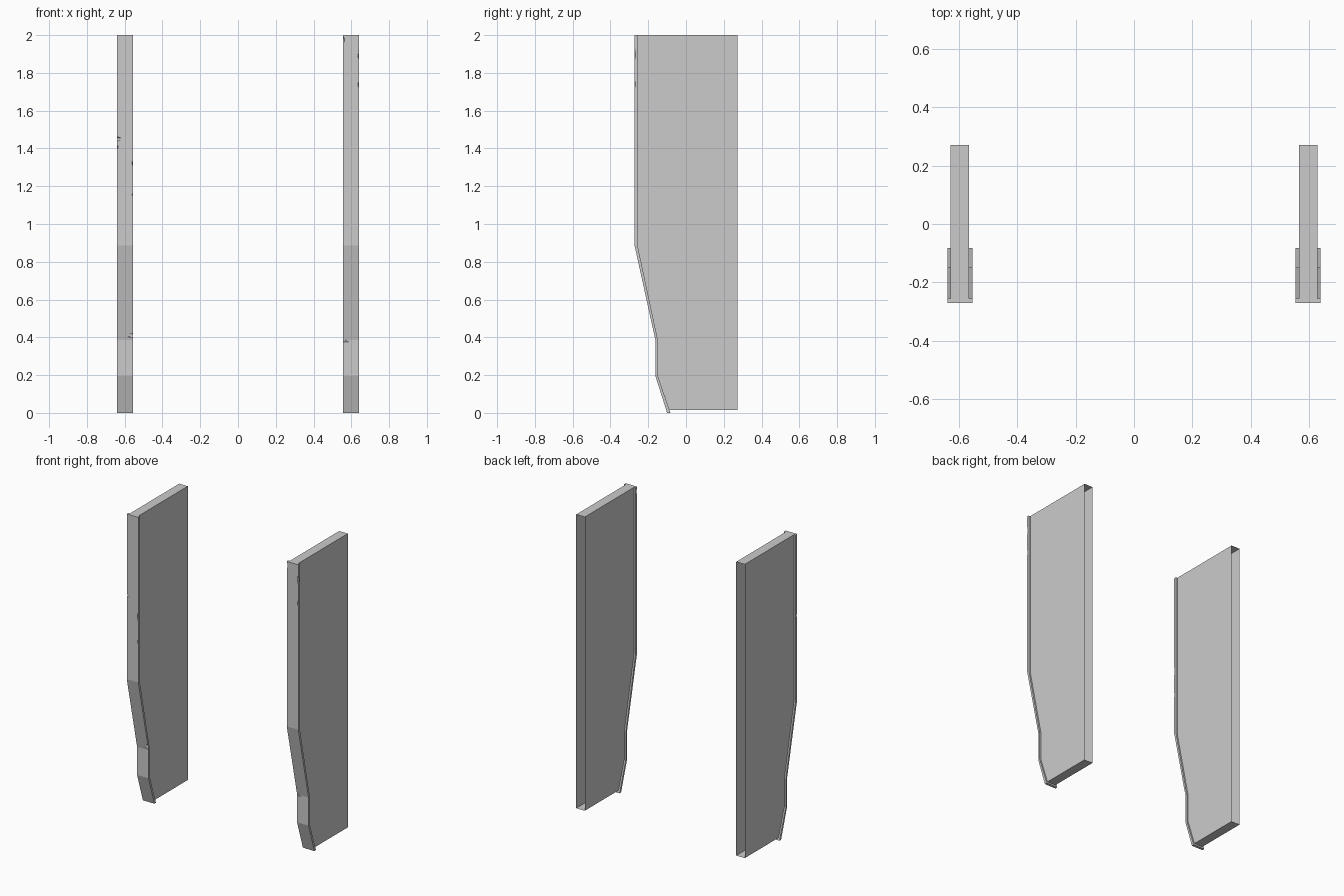
import bpy, bmesh
from mathutils import Matrix, Vector

if "Cube" in bpy.data.objects:
    bpy.data.objects.remove(bpy.data.objects["Cube"])

# Front edge profile (y, z), top to bottom: trim face and the line where it meets the panel
OUTER = [(-0.272, 2.0), (-0.272, 0.885), (-0.162, 0.385), (-0.162, 0.195), (-0.1, 0.0)]
INNER = [(-0.255, 2.0), (-0.255, 0.88), (-0.15, 0.39), (-0.15, 0.2), (-0.083, 0.0)]
BACK, FLOOR = 0.272, 0.015
CENTRE, PANEL_W, TRIM_W = 0.598, 0.064, 0.086


def extrude_profile(name, profile, cx, width, open_edge=None):
    """Extrude a y/z outline along x; open_edge(face) picks faces to leave open."""
    bm = bmesh.new()
    face = bm.faces.new([bm.verts.new((cx - width / 2, y, z)) for y, z in profile])
    res = bmesh.ops.extrude_face_region(bm, geom=[face], use_keep_orig=True)
    verts = [g for g in res["geom"] if isinstance(g, bmesh.types.BMVert)]
    bmesh.ops.translate(bm, verts=verts, vec=(width, 0, 0))
    bmesh.ops.recalc_face_normals(bm, faces=bm.faces)
    if open_edge:
        bmesh.ops.delete(bm, geom=[f for f in bm.faces if open_edge(f)], context="FACES_ONLY")
    mesh = bpy.data.meshes.new(name)
    bm.to_mesh(mesh)
    bm.free()
    obj = bpy.data.objects.new(name, mesh)
    bpy.context.collection.objects.link(obj)
    return obj


def chip(obj, chips):
    """Knock small nicks (centre, radii) out of the trim."""
    for centre, radii in chips:
        bm = bmesh.new()
        bmesh.ops.create_icosphere(bm, subdivisions=1, radius=1.0,
            matrix=Matrix.Translation(centre) @ Matrix.Diagonal(Vector(radii)).to_4x4())
        mesh = bpy.data.meshes.new("chip_cutter")
        bm.to_mesh(mesh)
        bm.free()
        cutter = bpy.data.objects.new("chip_cutter", mesh)
        cutter.hide_render = True
        bpy.context.collection.objects.link(cutter)
        mod = obj.modifiers.new("chip", "BOOLEAN")
        mod.operation, mod.solver, mod.object = "DIFFERENCE", "EXACT", cutter
        bpy.context.view_layer.update()
        deps = bpy.context.evaluated_depsgraph_get()
        result = bpy.data.meshes.new_from_object(obj.evaluated_get(deps))
        obj.modifiers.clear()
        obj.data = result
        bpy.data.objects.remove(cutter)


# Wear along the trim edges
CHIPS = {
    "left": [((-0.641, -0.272, 1.45), (0.024, 0.008, 0.013)),
             ((-0.641, -0.272, 1.40), (0.008, 0.006, 0.02)),
             ((-0.555, -0.272, 1.33), (0.006, 0.006, 0.03)),
             ((-0.555, -0.272, 1.16), (0.006, 0.006, 0.015)),
             ((-0.565, -0.168, 0.41), (0.025, 0.008, 0.015))],
    "right": [((0.555, -0.272, 1.97), (0.01, 0.008, 0.025)),
              ((0.641, -0.272, 1.90), (0.008, 0.007, 0.03)),
              ((0.641, -0.272, 1.74), (0.006, 0.006, 0.02)),
              ((0.57, -0.164, 0.38), (0.025, 0.006, 0.006))],
}

for side, sign in (("left", -1), ("right", 1)):
    # Hollow side panel, open at the back
    panel = INNER[:-1] + [(-0.088, FLOOR), (BACK, FLOOR), (BACK, 2.0)]
    extrude_profile(side + "_side_panel", panel, sign * CENTRE, PANEL_W,
                    lambda f: f.normal.y > 0.9)
    # Wider edge trim following the front
    trim = extrude_profile(side + "_front_trim", OUTER + INNER[::-1], sign * CENTRE, TRIM_W)
    chip(trim, CHIPS[side])
